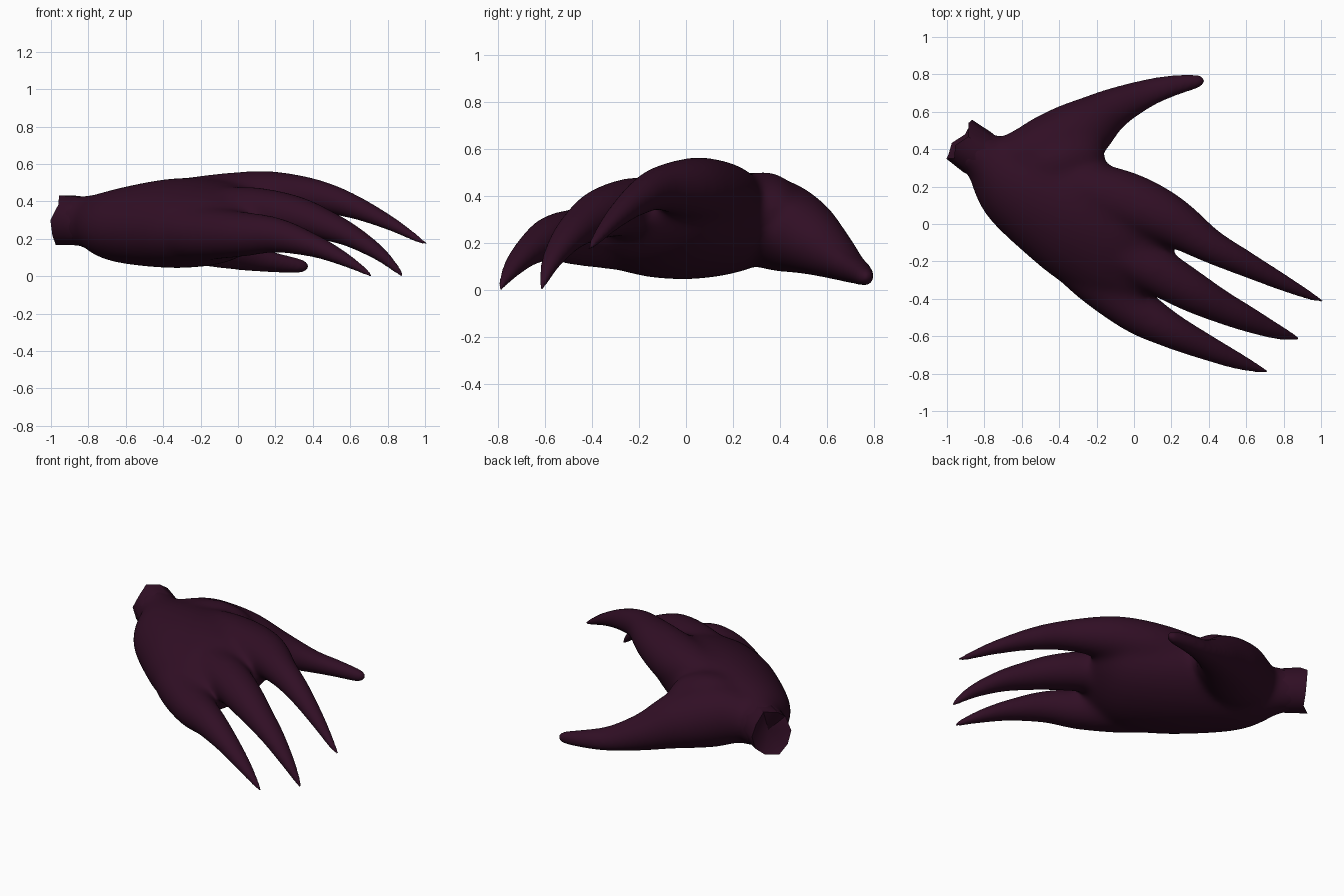
import bpy, bmesh, math
from mathutils import Vector

cube = bpy.data.objects.get("Cube")
if cube:
    bpy.data.objects.remove(cube, do_unlink=True)

plum = bpy.data.materials.new("dark plum")
plum.use_nodes = True
colour = (0.03, 0.0045, 0.018, 1)
plum.diffuse_color = colour
plum.node_tree.nodes["Principled BSDF"].inputs["Base Color"].default_value = colour


def spline(a, b, c, d, t):
    return 0.5 * (2 * b + (c - a) * t + (2 * a - 5 * b + 4 * c - d) * t * t
                  + (3 * b - a - 3 * c + d) * t ** 3)


def resample(rows, steps):
    rows = [Vector(r) for r in rows]
    out = []
    for i in range(len(rows) - 1):
        a, d = rows[max(i - 1, 0)], rows[min(i + 2, len(rows) - 1)]
        out += [spline(a, rows[i], rows[i + 1], d, k / steps) for k in range(steps)]
    return out + [rows[-1]]


def loft(bm, rows, sides=24, steps=6, tilt=0.0):
    """Elliptical tube; each row is x, y, z, half width, half height."""
    rows = resample(rows, steps)
    centres = [Vector(r[:3]) for r in rows]
    rings = []
    for i, r in enumerate(rows):
        along = (centres[min(i + 1, len(rows) - 1)] - centres[max(i - 1, 0)]).normalized()
        side = along.cross(Vector((0, 0, 1))).normalized()
        up = side.cross(along)
        side, up = (side * math.cos(tilt) - up * math.sin(tilt),
                    up * math.cos(tilt) + side * math.sin(tilt))
        rings.append([bm.verts.new(centres[i] + side * r[3] * math.cos(a) + up * r[4] * math.sin(a))
                      for a in (math.tau * k / sides for k in range(sides))])
    for one, two in zip(rings, rings[1:]):
        for k in range(sides):
            n = (k + 1) % sides
            bm.faces.new((one[k], one[n], two[n], two[k]))
    bm.faces.new(rings[0])
    bm.faces.new(rings[-1])
    return rings


def finish(bm, name):
    bmesh.ops.recalc_face_normals(bm, faces=bm.faces)
    mesh = bpy.data.meshes.new(name)
    bm.to_mesh(mesh)
    bm.free()
    obj = bpy.data.objects.new(name, mesh)
    mesh.materials.append(plum)
    bpy.context.collection.objects.link(obj)
    bpy.ops.object.select_all(action="DESELECT")
    bpy.context.view_layer.objects.active = obj
    obj.select_set(True)
    return obj


# Palm
hand = bmesh.new()
loft(hand, [(-0.88, 0.41, 0.3, 0.12, 0.13), (-0.79, 0.35, 0.29, 0.14, 0.145),
            (-0.62, 0.21, 0.275, 0.25, 0.2), (-0.33, 0.05, 0.285, 0.335, 0.235),
            (-0.08, -0.11, 0.285, 0.34, 0.21), (0.06, -0.2, 0.31, 0.3, 0.14),
            (0.14, -0.25, 0.33, 0.24, 0.07)], tilt=0.25)
# Thumb, and the web joining it to the palm
loft(hand, [(-0.7, 0.33, 0.29, 0.13, 0.14), (-0.5, 0.37, 0.28, 0.19, 0.195),
            (-0.3, 0.485, 0.235, 0.18, 0.17), (-0.13, 0.605, 0.16, 0.12, 0.115),
            (0.05, 0.69, 0.1, 0.083, 0.07), (0.2, 0.737, 0.073, 0.059, 0.051),
            (0.34, 0.763, 0.054, 0.035, 0.035), (0.375, 0.768, 0.047, 0.012, 0.012)], tilt=-0.45)
loft(hand, [(-0.62, 0.29, 0.29, 0.12, 0.15), (-0.42, 0.33, 0.305, 0.16, 0.2),
            (-0.27, 0.37, 0.3, 0.14, 0.165), (-0.18, 0.4, 0.28, 0.06, 0.09)])
# Three clawed fingers
loft(hand, [(-0.55, 0.25, 0.33, 0.12, 0.11), (-0.3, 0.19, 0.385, 0.15, 0.135),
            (-0.05, 0.12, 0.4, 0.165, 0.155), (0.18, 0.025, 0.43, 0.14, 0.135),
            (0.4, -0.113, 0.43, 0.095, 0.095), (0.6, -0.215, 0.378, 0.068, 0.066),
            (0.8, -0.315, 0.29, 0.044, 0.04), (0.95, -0.388, 0.205, 0.022, 0.02),
            (1.01, -0.412, 0.17, 0.008, 0.008)])
loft(hand, [(-0.4, 0.03, 0.35, 0.13, 0.12), (-0.05, -0.16, 0.355, 0.13, 0.125),
            (0.12, -0.25, 0.35, 0.13, 0.125), (0.3, -0.355, 0.325, 0.113, 0.108),
            (0.45, -0.435, 0.28, 0.09, 0.085), (0.6, -0.505, 0.218, 0.07, 0.062),
            (0.75, -0.57, 0.125, 0.044, 0.04), (0.85, -0.605, 0.035, 0.02, 0.02),
            (0.882, -0.615, -0.002, 0.008, 0.008)])
loft(hand, [(-0.5, 0.0, 0.26, 0.13, 0.13), (-0.25, -0.24, 0.23, 0.15, 0.145),
            (0.0, -0.45, 0.225, 0.128, 0.125), (0.2, -0.57, 0.22, 0.095, 0.095),
            (0.4, -0.665, 0.165, 0.067, 0.062), (0.55, -0.73, 0.1, 0.046, 0.04),
            (0.67, -0.776, 0.032, 0.021, 0.02), (0.715, -0.79, -0.002, 0.008, 0.008)])
hand = finish(hand, "clawed_hand")

# Fuse into one skin
fuse = hand.modifiers.new("fuse", "REMESH")
fuse.mode = "VOXEL"
fuse.voxel_size = 0.011
bpy.ops.object.modifier_apply(modifier="fuse")

# Soften the joins strongly around the palm, lightly towards the claw tips
joins = hand.vertex_groups.new(name="joins")
for v in hand.data.vertices:
    reach = math.dist(v.co.xy, (-0.2, 0.05))
    joins.add([v.index], min(1, max(0, (0.8 - reach) / 0.3)), "REPLACE")
for name, group, rounds in (("blend", "joins", 80), ("soften", "", 12)):
    smooth = hand.modifiers.new(name, "SMOOTH")
    smooth.factor = 0.5
    smooth.iterations = rounds
    smooth.vertex_group = group
    bpy.ops.object.modifier_apply(modifier=name)
bpy.ops.object.shade_smooth()

# Ragged wrist stump with a sunken end
stump = bmesh.new()
rings = loft(stump, [(-0.76, 0.335, 0.29, 0.12, 0.12), (-0.84, 0.385, 0.295, 0.13, 0.136),
                     (-0.93, 0.45, 0.3, 0.125, 0.14)], sides=10, steps=1)
outward = Vector((-0.84, 0.54, 0))
ragged = (0.01, 0.02, -0.02, 0.01, -0.03, 0.0, 0.0, 0.02, -0.01, 0.0)
for v, push in zip(rings[-1], ragged):
    v.co += outward * push
cap = next(f for f in stump.faces if set(f.verts) == set(rings[-1]))
centre = bmesh.ops.poke(stump, faces=[cap])["verts"][0]
centre.co -= outward * 0.05
finish(stump, "wrist_stump")
bpy.ops.object.shade_smooth_by_angle(angle=math.radians(40))
